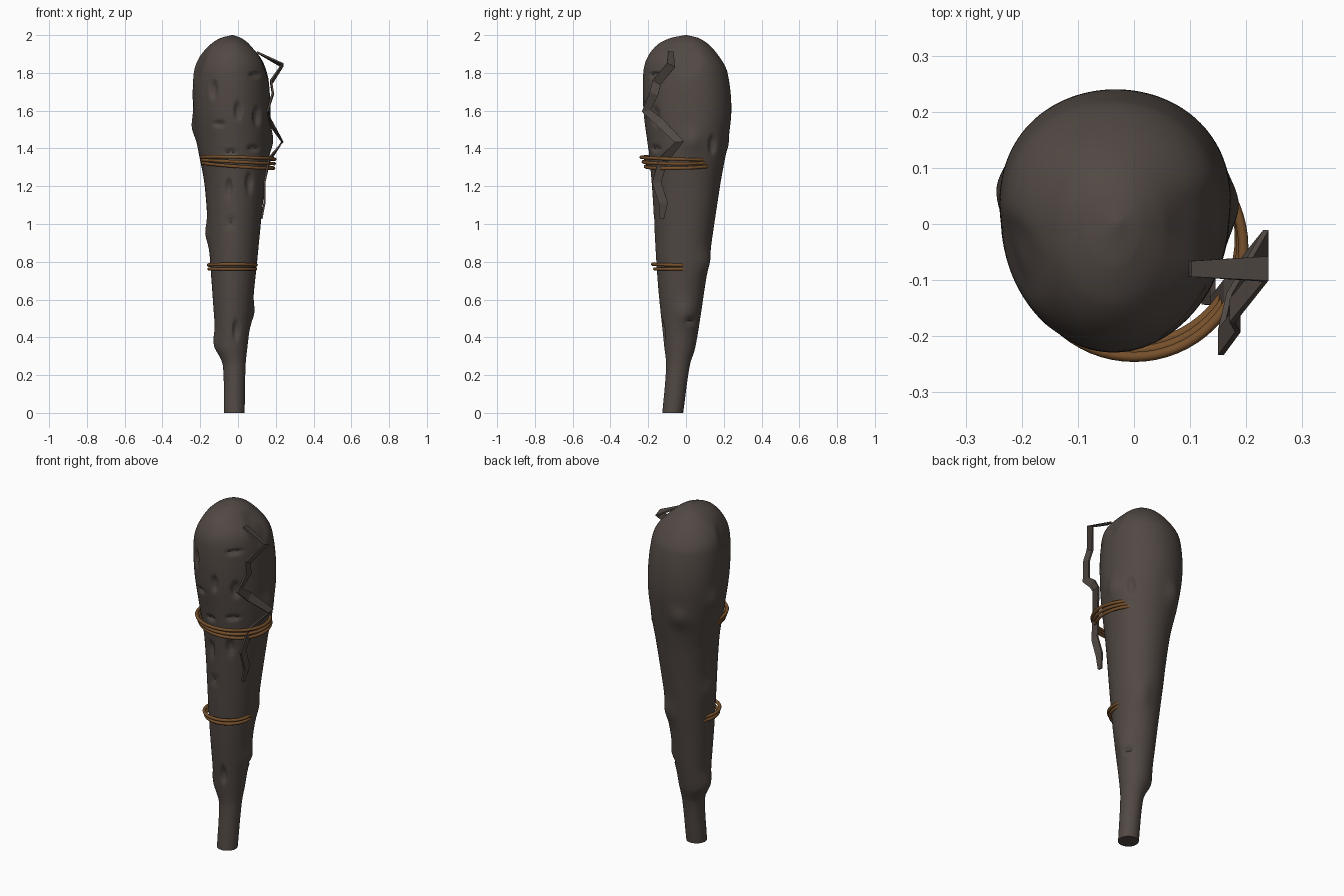
import bpy, bmesh, math
from mathutils import Vector

cube = bpy.data.objects.get("Cube")
if cube:
    bpy.data.objects.remove(cube)


def material(name, color):
    mat = bpy.data.materials.new(name)
    mat.use_nodes = True
    mat.diffuse_color = (*color, 1)
    shader = mat.node_tree.nodes["Principled BSDF"]
    shader.inputs["Base Color"].default_value = (*color, 1)
    return mat


bark = material("dark bark", (.083, .066, .057))
rope = material("brown rope", (.18, .08, .025))


def mesh_object(name, bm):
    bmesh.ops.recalc_face_normals(bm, faces=bm.faces)
    mesh = bpy.data.meshes.new(name)
    bm.to_mesh(mesh)
    bm.free()
    mesh.materials.append(bark)
    obj = bpy.data.objects.new(name, mesh)
    bpy.context.collection.objects.link(obj)
    return obj


def smooth(obj):
    bpy.ops.object.select_all(action='DESELECT')
    obj.select_set(True)
    bpy.context.view_layer.objects.active = obj
    bpy.ops.object.shade_smooth_by_angle(angle=math.radians(50))


def skin(bm, loops):
    """Join matching loops of vertices into a closed tube."""
    for lower, upper in zip(loops, loops[1:]):
        for j in range(len(lower)):
            bm.faces.new((lower[j - 1], lower[j], upper[j], upper[j - 1]))
    bm.faces.new(loops[0])
    bm.faces.new(loops[-1])


# Club outline: height, right edge, left edge, front edge, back edge
outline = [
    (0, -.075, .035, -.125, -.015),
    (.25, -.08, .04, -.105, .02),
    (.35, -.11, .05, -.115, .05),
    (.7, -.14, .09, -.15, .105),
    (1.2, -.175, .14, -.18, .18),
    (1.4, -.21, .165, -.2, .215),
    (1.6, -.235, .17, -.225, .24),
    (1.8, -.232, .155, -.226, .22),
    (1.88, -.205, .13, -.205, .18),
    (1.95, -.145, .065, -.15, .12),
    (1.985, -.09, .015, -.08, .065),
    (2, -.035, -.025, -.005, .005),
]

# Bark marks: kind sets half width, half height and push; spots are across, height
front, back = Vector((0, -1)), Vector((0, 1))
left, right = Vector((1, 0)), Vector((-1, 0))
slot = (.018, .045, -.017)
crease = (.03, .014, -.014)
knot = (.05, .06, .017)
hollow = (.07, .08, -.014)
marks = [
    (slot, front, [(-.13, 1.71), (0, 1.6), (.1, 1.57), (-.05, 1.19), (.06, 1.22), (-.01, .44)]),
    (crease, front, [(.09, 1.79), (-.1, 1.53), (-.04, 1.38), (.08, 1.4), (-.04, 1)]),
    (slot, left, [(.14, 1.42)]),
    (crease, left, [(.02, .49)]),
    (knot, left, [(0, .53), (.03, 1.44)]),
    (hollow, left, [(0, 1.87)]),
    (knot, right, [(.06, 1.51), (0, .95), (-.03, .37)]),
    (hollow, right, [(-.06, 1.84)]),
    (knot, back, [(-.1, 1.42), (.04, .8)]),
]


def surface_push(p, outward):
    """How far the marks move a surface point outward."""
    total = 0
    for (width, height, push), side, spots in marks:
        facing = min(1, max(0, 1.6 * outward.dot(side)))
        across = p.x if side.y else p.y
        for u, h in spots if facing else ():
            r = ((across - u) / width) ** 2 + ((p.z - h) / height) ** 2
            total += push * facing * math.exp(-min(r * r if push < 0 else r, 50))
    return total


def spline(rows, t):
    """Smooth curve through the rows, t counted in rows."""
    i = min(int(t), len(rows) - 2)
    f = t - i
    span = rows[i + 1][0] - rows[i][0]

    def slope(k, column):
        a, b = rows[max(k - 1, 0)], rows[min(k + 1, len(rows) - 1)]
        return span * (b[column] - a[column]) / (b[0] - a[0])

    return [p + f * f * (3 - 2 * f) * (q - p)
            + f * (1 - f) * ((1 - f) * slope(i, c) - f * slope(i + 1, c))
            for c, (p, q) in enumerate(zip(rows[i], rows[i + 1]))]


# Club body
sides, steps = 128, 18
bm = bmesh.new()
loops = []
for k in range((len(outline) - 1) * steps + 1):
    z, x0, x1, y0, y1 = spline(outline, k / steps)
    head = min(1, z / 1.4)
    loop = []
    for j in range(sides):
        angle = math.tau * j / sides
        c, s = math.cos(angle), math.sin(angle)
        outward = Vector((c, s))
        # The head is wider behind and flatter in front
        depth = s if s > 0 else -abs(s) ** (1 - .2 * head)
        p = Vector(((x0 + x1) / 2 + (x1 - x0) / 2 * c * (1 + .15 * head * s),
                    (y0 + y1) / 2 + (y1 - y0) / 2 * depth, z))
        p += outward.to_3d() * surface_push(p, outward)
        loop.append(bm.verts.new(p))
    loops.append(loop)
skin(bm, loops)
smooth(mesh_object("club_body", bm))

# Jagged splinter strip down the left side
path = [Vector(p) for p in (
    (.1, -.08, 1.91), (.235, -.08, 1.84), (.175, -.155, 1.75), (.185, -.17, 1.69),
    (.155, -.21, 1.6), (.17, -.14, 1.54), (.235, -.035, 1.435), (.165, -.12, 1.34),
    (.14, -.155, 1.22), (.14, -.12, 1.11), (.125, -.13, 1.03))]
bm = bmesh.new()
sections = []
for i, p in enumerate(path):
    along = path[min(i + 1, len(path) - 1)] - path[max(i - 1, 0)]
    wide = along.cross(Vector((1, 0, 0))).normalized()
    if wide.y < 0:
        wide.negate()
    thick = along.cross(wide).normalized() * .005
    wide *= .014 if p in (path[0], path[-1]) else .024
    sections.append([bm.verts.new(p + offset) for offset in
                     (-wide - thick, wide - thick, wide + thick, thick - wide)])
skin(bm, sections)
mesh_object("splinter_strip", bm)


# Rope wraps: stacked loops, each slightly tilted
def rope_wrap(name, count, centre, radius, drop, lean):
    for k in range(count):
        bpy.ops.mesh.primitive_torus_add(
            location=Vector(centre) + Vector((0, .008, -drop)) * k,
            rotation=(.03 * (k - 1), lean * (k + 1), 0),
            major_segments=64, minor_segments=10,
            major_radius=radius - .003 * k, minor_radius=.009)
        loop = bpy.context.object
        loop.name = f"{name}_{k + 1}"
        loop.data.materials.append(rope)
        smooth(loop)


rope_wrap("upper_rope", 3, (0, -.042, 1.348), .195, .019, .025)
rope_wrap("lower_rope", 2, (-.03, -.05, .783), .126, .021, 0)
